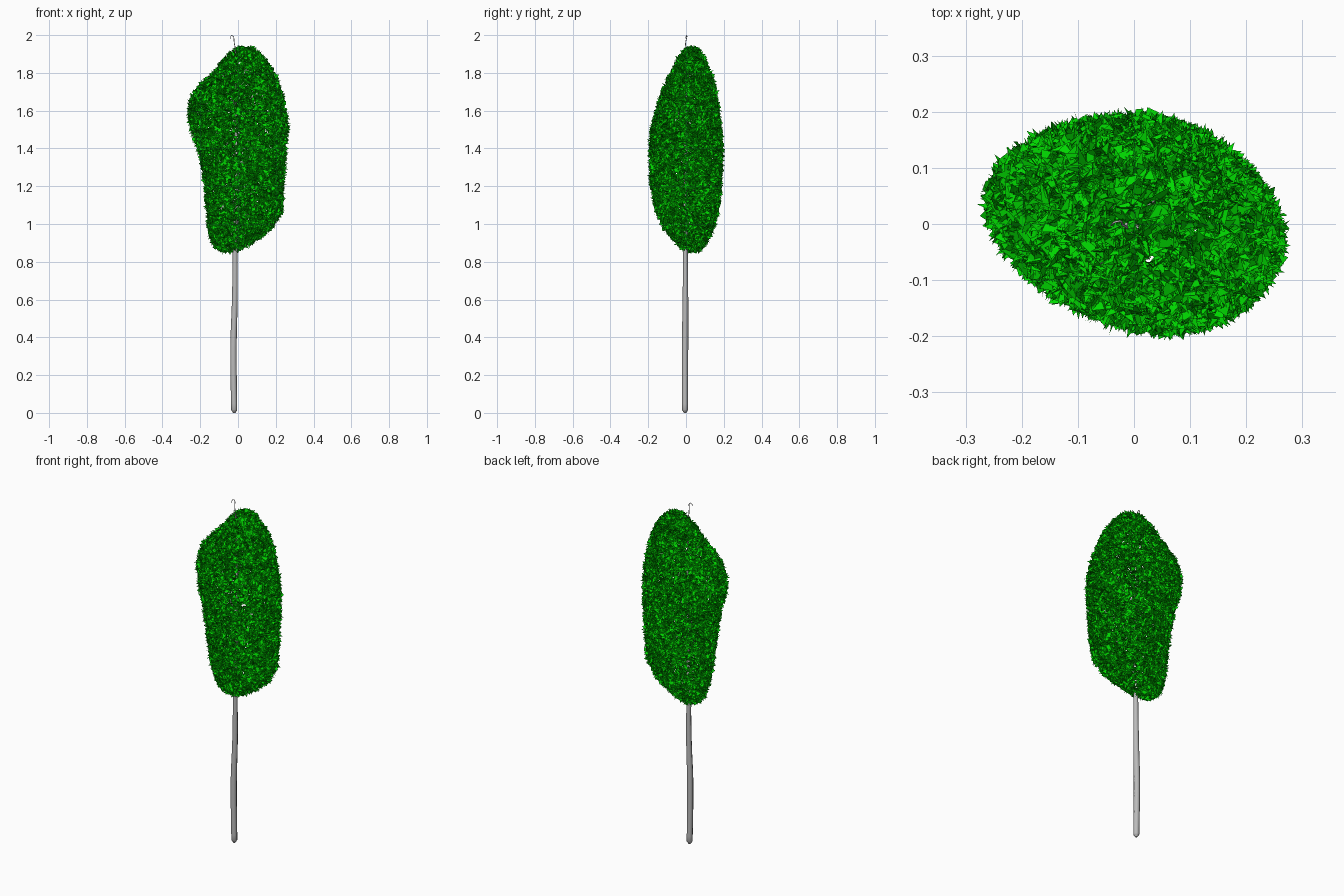
import bpy, math, random
from mathutils import Vector

random.seed(7)
cube = bpy.data.objects.get("Cube")
if cube:
    bpy.data.objects.remove(cube)


def material(name, rgb):
    m = bpy.data.materials.new(name)
    m.use_nodes = True
    m.diffuse_color = (*rgb, 1)
    bsdf = m.node_tree.nodes["Principled BSDF"]
    bsdf.inputs["Base Color"].default_value = (*rgb, 1)
    bsdf.inputs["Roughness"].default_value = 0.8
    return m


bark = material("grey bark", (0.5, 0.5, 0.5))
green = material("leaf green", (0, 0.68, 0))


# Tapered round limb along a smooth path of (x, y, z, radius)
def limb(name, points):
    curve = bpy.data.curves.new(name, "CURVE")
    curve.dimensions = "3D"
    curve.bevel_depth = 1
    curve.bevel_resolution = 2
    curve.resolution_u = 5
    curve.use_fill_caps = True
    spline = curve.splines.new("BEZIER")
    spline.bezier_points.add(len(points) - 1)
    for bp, (x, y, z, r) in zip(spline.bezier_points, points):
        bp.co = (x, y, z)
        bp.radius = r
        bp.handle_left_type = bp.handle_right_type = "AUTO"
    obj = bpy.data.objects.new(name, curve)
    bpy.context.collection.objects.link(obj)
    curve.materials.append(bark)
    # Turn the curve into a smooth mesh
    bpy.ops.object.select_all(action="DESELECT")
    obj.select_set(True)
    bpy.context.view_layer.objects.active = obj
    bpy.ops.object.convert(target="MESH")
    bpy.ops.object.shade_smooth_by_angle(angle=math.radians(70))


limb("trunk", [(-.02, -.005, 0, .006), (-.02, -.005, .015, .016), (-.024, -.005, .35, .017),
               (-.017, -.003, .6, .015), (-.015, -.003, .9, .012), (-.01, 0, 1.4, .008),
               (-.014, 0, 1.92, .003)])
limb("top_twig", [(-.012, -.006, 1.9, .003), (-.02, -.002, 1.96, .002), (-.032, .004, 1.998, .002),
                  (-.042, -.004, 1.98, .001)])
for i in range(8):
    a, z = i * 2.4, 1 + i * .09
    limb(f"branch_{i + 1}", [(-.013, 0, z, .005), (.06 * math.cos(a), .05 * math.sin(a), z + .06, .003),
                             (.13 * math.cos(a), .08 * math.sin(a), z + .15, .001)])

# Crown outline by height: z, left edge, right edge, front edge, back edge
OUTLINE = [(.848, -.08, -.02, .02, .06), (.875, -.125, .03, -.03, .09), (.92, -.145, .11, -.07, .12),
           (.98, -.16, .18, -.115, .145), (1.06, -.165, .235, -.155, .165), (1.2, -.175, .24, -.185, .185),
           (1.4, -.21, .255, -.19, .19), (1.5, -.25, .265, -.18, .185), (1.6, -.265, .255, -.155, .17),
           (1.68, -.245, .235, -.13, .16), (1.74, -.195, .22, -.105, .15), (1.8, -.135, .195, -.08, .13),
           (1.87, -.08, .15, -.045, .1), (1.92, -.03, .1, -.01, .07), (1.94, .01, .07, .015, .045)]


def crown_point(z, a):
    for lo, hi in zip(OUTLINE, OUTLINE[1:]):
        if z <= hi[0]:
            break
    t = min(1, (z - lo[0]) / (hi[0] - lo[0]))
    x0, x1, y0, y1 = (p + (q - p) * t for p, q in zip(lo[1:], hi[1:]))
    skew = -.12 * (x1 - x0) / 2 * math.cos(a)
    return Vector(((x0 + x1) / 2 + (x1 - x0) / 2 * math.cos(a),
                   (y0 + y1) / 2 + (y1 - y0) / 2 * math.sin(a) + skew, z))


def random_direction():
    return Vector([random.gauss(0, 1) for _ in range(3)]).normalized()


# Leaves: pointed triangles scattered evenly over the crown surface
verts, faces = [], []
low, high = OUTLINE[0][0], OUTLINE[-1][0]
step = .004
while len(faces) < 14000:
    # Denser sampling toward both ends, where the surface flattens
    z = low + (high - low) * (1 - math.cos(math.pi * random.random())) / 2
    a = random.uniform(0, math.tau)
    p = crown_point(z, a)
    du = crown_point(z, a + .02) - p
    dv = crown_point(min(z + step, high), a) - crown_point(max(z - step, low), a)
    normal = du.cross(dv)
    # Keep a sample in proportion to the area it stands for
    density = math.sqrt(max(1e-6, (z - low) * (high - z)))
    if random.random() > normal.length * density / 2.2e-5 or normal.length < 1e-9:
        continue
    normal.normalize()
    p -= normal * random.uniform(0, .018)
    tip = (random_direction() + normal * .35).normalized()
    side = tip.cross(random_direction() + normal * .6).normalized()
    length, width = random.uniform(.022, .042), random.uniform(.009, .015)
    n = len(verts)
    verts += [p - tip * length * .4 - side * width, p - tip * length * .4 + side * width,
              p + tip * length * .6]
    faces.append((n, n + 1, n + 2))

mesh = bpy.data.meshes.new("leaves")
mesh.from_pydata(verts, [], faces)
mesh.materials.append(green)
leaves = bpy.data.objects.new("leaves", mesh)
bpy.context.collection.objects.link(leaves)
